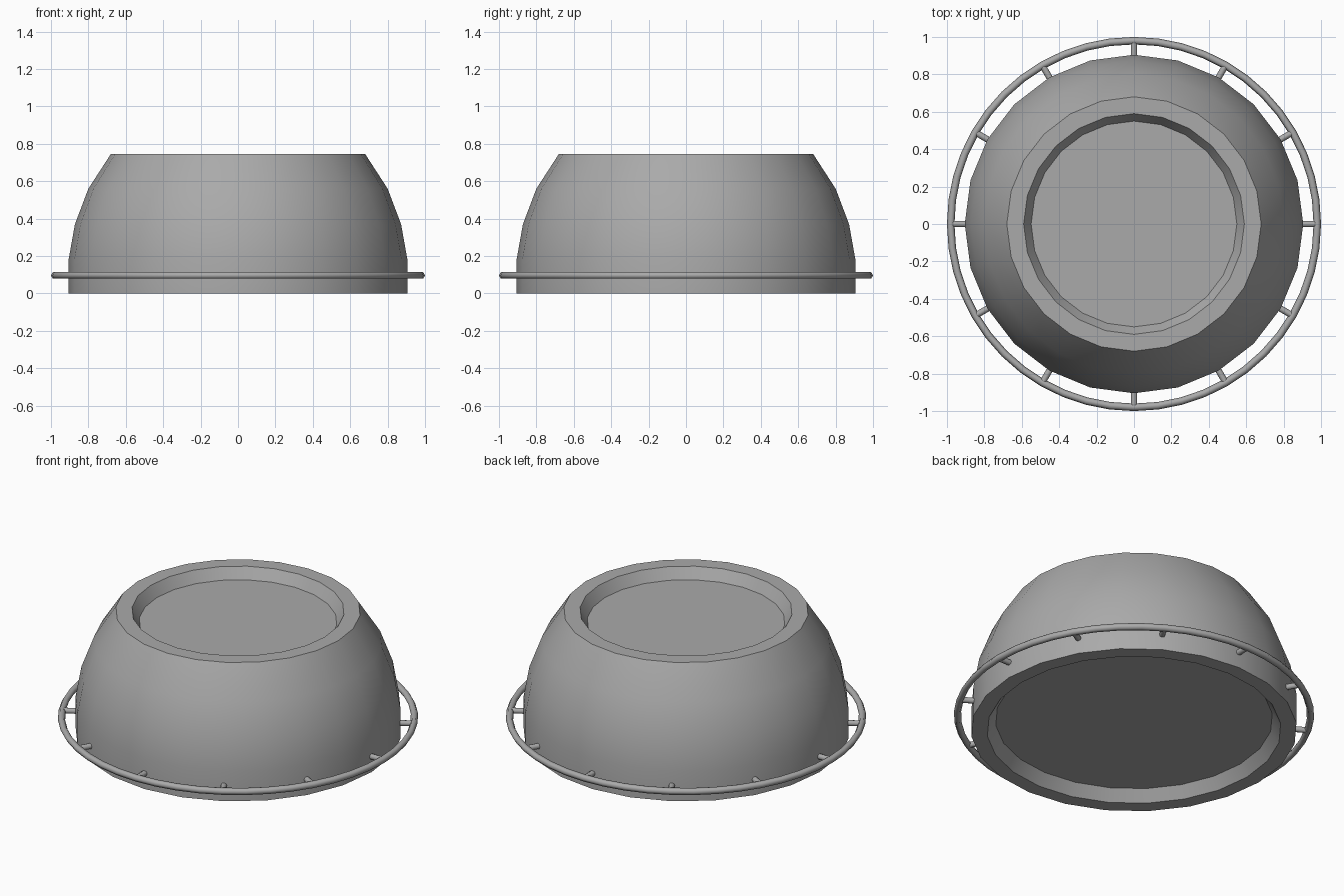
import bpy
import bmesh
import math
from mathutils import Matrix, Vector

if "Cube" in bpy.data.objects:
    bpy.data.objects.remove(bpy.data.objects["Cube"])

grey = bpy.data.materials.new("plain grey")
grey.diffuse_color = (0.4, 0.4, 0.4, 1)
grey.use_nodes = True
grey.node_tree.nodes["Principled BSDF"].inputs["Base Color"].default_value = grey.diffuse_color


def finish(name, bm, angle):
    """Turn a bmesh into a smooth-shaded object with sharp creases."""
    bmesh.ops.recalc_face_normals(bm, faces=bm.faces)
    mesh = bpy.data.meshes.new(name)
    bm.to_mesh(mesh)
    bm.free()
    mesh.materials.append(grey)
    mesh.shade_smooth()
    mesh.set_sharp_from_angle(angle=math.radians(angle))
    obj = bpy.data.objects.new(name, mesh)
    bpy.context.collection.objects.link(obj)
    return obj


def lathe(name, profile, sides, angle, loop=False):
    """Revolve (radius, z) points; cap the ends or close the profile."""
    bm = bmesh.new()
    rings = []
    for r, z in profile:
        rings.append([bm.verts.new((r * math.cos(2 * math.pi * i / sides),
                                    r * math.sin(2 * math.pi * i / sides), z))
                      for i in range(sides)])
    pairs = list(zip(rings, rings[1:]))
    if loop:
        pairs.append((rings[-1], rings[0]))
    else:
        bm.faces.new(rings[0])
        bm.faces.new(rings[-1])
    for a, b in pairs:
        for i in range(sides):
            j = (i + 1) % sides
            bm.faces.new((a[i], a[j], b[j], b[i]))
    return finish(name, bm, angle)


# Domed body with a shallow recess in the underside and in the top
lathe("domed_body", [
    (0.77, 0.067), (0.817, 0), (0.905, 0), (0.905, 0.185), (0.872, 0.37),
    (0.80, 0.56), (0.68, 0.745), (0.59, 0.745), (0.55, 0.68)], 24, 30)

# Thin hoop with a hexagonal section
RING_Z, RING_R, TUBE = 0.096, 0.98, 0.02
lathe("outer_hoop", [
    (RING_R + TUBE * math.cos(k * math.pi / 3),
     RING_Z + TUBE * math.sin(k * math.pi / 3)) for k in range(6)],
    48, 65, loop=True)

# Twelve short spokes joining the hoop to the body
inner, outer = 0.86, 0.98
for n in range(12):
    a = n * math.pi / 6
    mid = (inner + outer) / 2
    bm = bmesh.new()
    bmesh.ops.create_cone(
        bm, cap_ends=True, segments=8, radius1=0.017, radius2=0.017,
        depth=outer - inner,
        matrix=Matrix.Rotation(a, 4, 'Z')
        @ Matrix.Translation(Vector((mid, 0, RING_Z)))
        @ Matrix.Rotation(math.pi / 2, 4, 'Y'))
    finish(f"spoke_{n + 1}", bm, 60)
